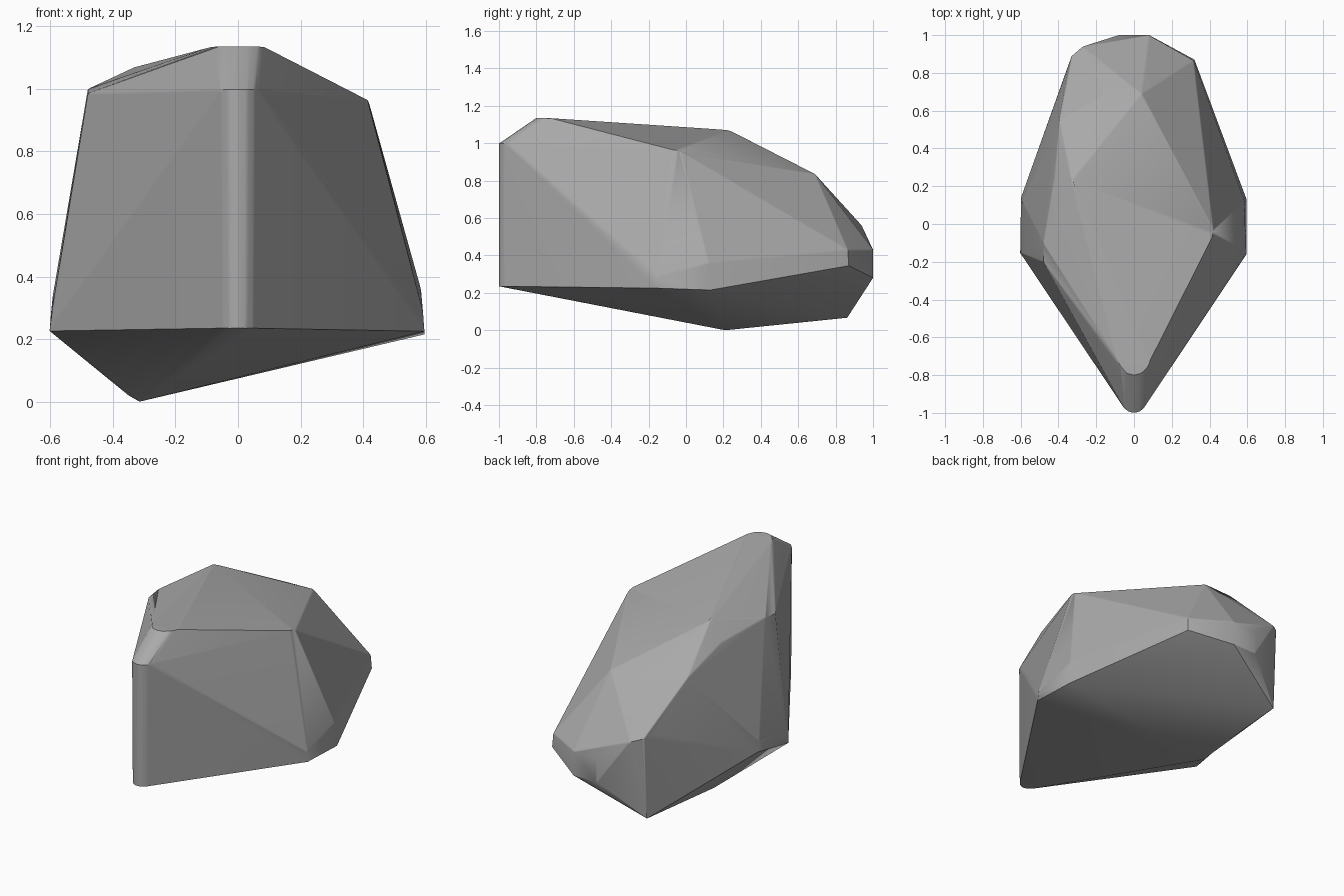
import bpy, bmesh, math

cube = bpy.data.objects.get("Cube")
if cube:
    bpy.data.objects.remove(cube, do_unlink=True)

stone = bpy.data.materials.new("stone_grey")
stone.use_nodes = True
stone.diffuse_color = (0.4, 0.4, 0.4, 1)
stone.node_tree.nodes["Principled BSDF"].inputs["Base Color"].default_value = stone.diffuse_color


def nose_arc(y, z, half_width, depth):
    """Rounded front corner: half an ellipse bulging towards -y."""
    steps = 6
    return [(half_width * math.sin(a), y + depth * (1 - math.cos(a)), z)
            for a in (math.radians(75) * (2 * i / steps - 1) for i in range(steps + 1))]


# Upright rounded nose and the slope up to the crown
corners = nose_arc(-1, 0.235, 0.062, 0.07)
corners += nose_arc(-1, 0.998, 0.068, 0.07)
corners += nose_arc(-0.8, 1.135, 0.088, 0.1)

# Crown: left shoulder, rear peak, right shoulder
corners += [(-0.48, -0.2, 0.985), (-0.48, -0.1, 1.0), (-0.33, 0.23, 1.07),
            (-0.42, 0.25, 0.96), (-0.395, 0.55, 0.845),
            (0.415, -0.07, 0.966), (0.42, -0.03, 0.955)]

# Side corners, blunted where the sides turn
corners += [(0.596, -0.16, 0.225), (0.592, -0.155, 0.285),
            (0.596, 0.13, 0.215), (0.585, 0.12, 0.36),
            (-0.598, -0.16, 0.24), (-0.592, -0.15, 0.31),
            (-0.598, 0.14, 0.28), (-0.592, 0.12, 0.34)]

# Back end
corners += [(-0.16, 0.68, 0.835), (0.04, 0.69, 0.835),
            (-0.35, 0.83, 0.59), (-0.33, 0.89, 0.575), (-0.27, 0.94, 0.56),
            (-0.08, 1.0, 0.43), (0.08, 1.0, 0.43),
            (-0.08, 1.0, 0.28), (0.08, 1.0, 0.28),
            (0.32, 0.87, 0.345), (0.315, 0.865, 0.43),
            (-0.33, 0.87, 0.13)]

# Low point of the underside
corners += [(-0.315, 0.21, 0.0), (-0.35, 0.22, 0.02)]

bm = bmesh.new()
verts = [bm.verts.new(c) for c in corners]
hull = bmesh.ops.convex_hull(bm, input=verts)
spare = {g for g in hull["geom_interior"] + hull["geom_unused"]
         if isinstance(g, bmesh.types.BMVert)}
bmesh.ops.delete(bm, geom=list(spare), context="VERTS")
bmesh.ops.dissolve_limit(bm, angle_limit=math.radians(2), verts=bm.verts, edges=bm.edges)

# Soften the long upper ridges, leaving the underside rim crisp
ridges = [e for e in bm.edges
          if e.calc_length() > 0.25 and len(e.link_faces) == 2
          and math.radians(8) < e.calc_face_angle() < math.radians(60)
          and all(f.normal.z > -0.1 for f in e.link_faces)]
bmesh.ops.bevel(bm, geom=ridges, offset=0.025, segments=2, profile=0.5,
                affect="EDGES", clamp_overlap=True)
bmesh.ops.recalc_face_normals(bm, faces=bm.faces)

mesh = bpy.data.meshes.new("rock")
bm.to_mesh(mesh)
bm.free()
rock = bpy.data.objects.new("rock", mesh)
bpy.context.collection.objects.link(rock)
mesh.materials.append(stone)

bpy.context.view_layer.objects.active = rock
rock.select_set(True)
bpy.ops.object.shade_smooth_by_angle(angle=math.radians(30))
weighted = rock.modifiers.new("even_shading", "WEIGHTED_NORMAL")
weighted.keep_sharp = True
